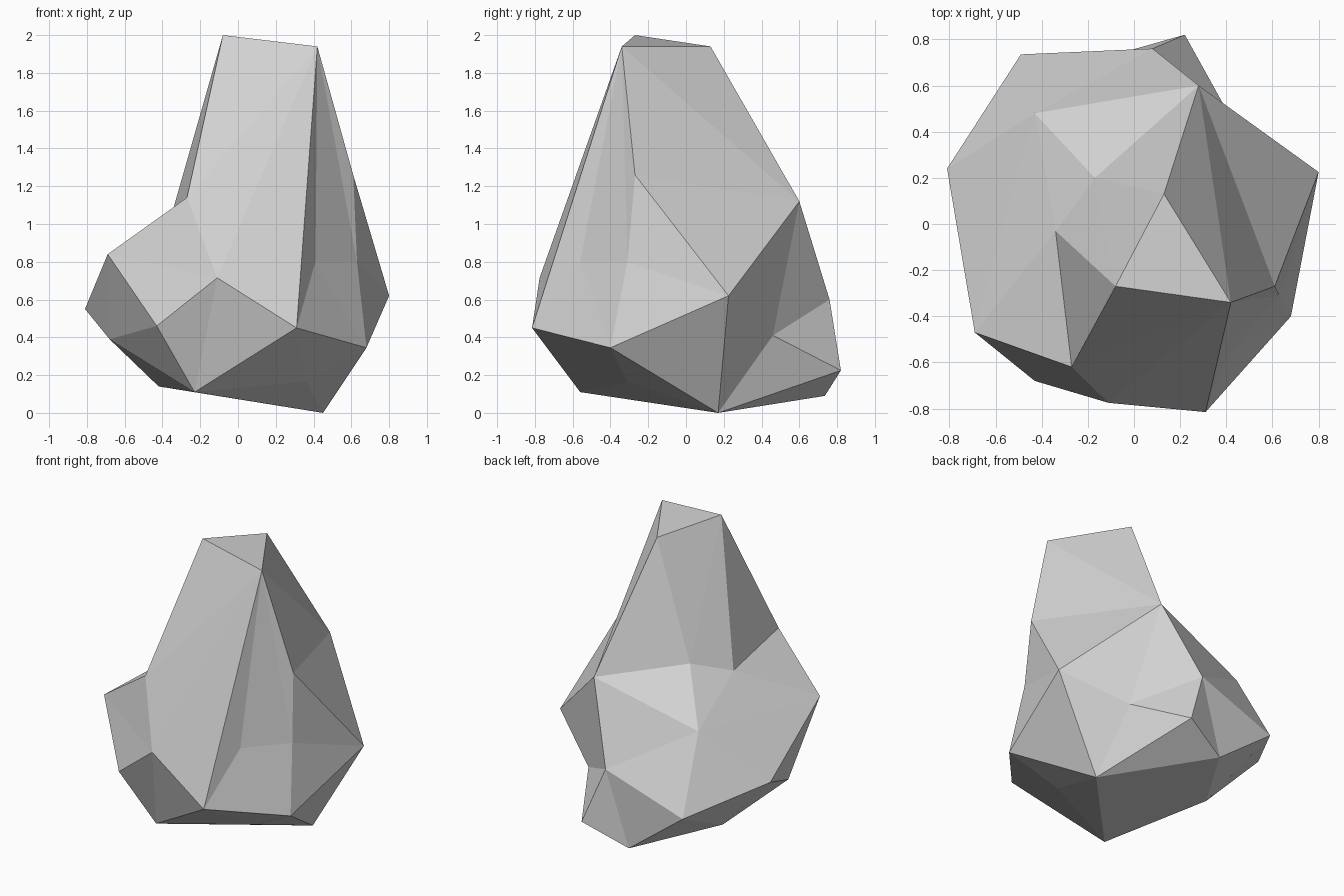
import bpy
import bmesh

# Remove the default cube only
default_cube = bpy.data.objects.get("Cube")
if default_cube:
    bpy.data.objects.remove(default_cube, do_unlink=True)


def make_material(name, colour):
    material = bpy.data.materials.new(name)
    material.use_nodes = True
    material.diffuse_color = colour
    for node in material.node_tree.nodes:
        if node.type == "BSDF_PRINCIPLED":
            node.inputs["Base Color"].default_value = colour
            node.inputs["Roughness"].default_value = 0.9
    return material


# Chiselled corners of the boulder, grouped by region
peak = dict(A=(.42, -.34, 1.94), B=(-.08, -.27, 2), C=(.13, .13, 1.94))
shoulder = dict(
    D=(.61, -.27, 1.26), E=(.28, .6, 1.12), J=(-.27, -.62, 1.14),
    K=(-.34, -.03, 1.09), v=(-.17, .2, 1.18))
left_side = dict(
    F=(.8, .225, .62), G=(.68, -.4, .345), H=(.31, -.815, .45),
    X=(.41, -.56, .8), Y=(.63, -.31, .8))
right_lobe = dict(
    I=(-.11, -.775, .715), L=(-.69, -.47, .84), M=(-.43, -.68, .46),
    N=(-.81, .24, .55), Z=(-.68, -.14, .39))
back_lobe = dict(
    R=(-.49, .735, .4), S=(.22, .82, .225), T=(.08, .76, .6),
    U=(.42, .46, .41), V=(-.43, .48, .89))
underside = dict(
    O=(.45, .17, 0), P=(-.23, -.56, .11), Q=(.36, -.31, .165),
    W=(-.42, .2, .14), r=(-.08, .735, .09))

bm = bmesh.new()
corners = {}
for region in (peak, shoulder, left_side, right_lobe, back_lobe, underside):
    for key, position in region.items():
        corners[key] = bm.verts.new(position)


def fan(hub, rim):
    """Spread flat facets from a hub corner across a rim of corners."""
    for start, end in zip(rim, rim[1:]):
        bm.faces.new([corners[key] for key in (hub, start, end)])


# Spire: front wall, cap and upper left side
fan("A", "BJIHXYDECB")
fan("B", "vC")
# Saddle where the spire meets the right lobe
fan("K", "BJLVvB")
# Back of the spire down to the back lobe
fan("E", "CvVTUFD")
# Left flank and front foot
fan("Y", "DFGX")
fan("H", "IPQGX")
# Right lobe
fan("I", "JLMP")
fan("Z", "LNWPML")
fan("V", "LN")
# Back lobe
fan("R", "rTVNWr")
fan("S", "UTr")
# Underside around the lowest corner
fan("O", "GFUSrWPQG")

bmesh.ops.recalc_face_normals(bm, faces=bm.faces)
mesh = bpy.data.meshes.new("boulder")
bm.to_mesh(mesh)
bm.free()

# Flat-shaded boulder in a single stone colour
mesh.materials.append(make_material("stone grey", (.65, .65, .65, 1)))
boulder = bpy.data.objects.new("boulder", mesh)
bpy.context.collection.objects.link(boulder)
